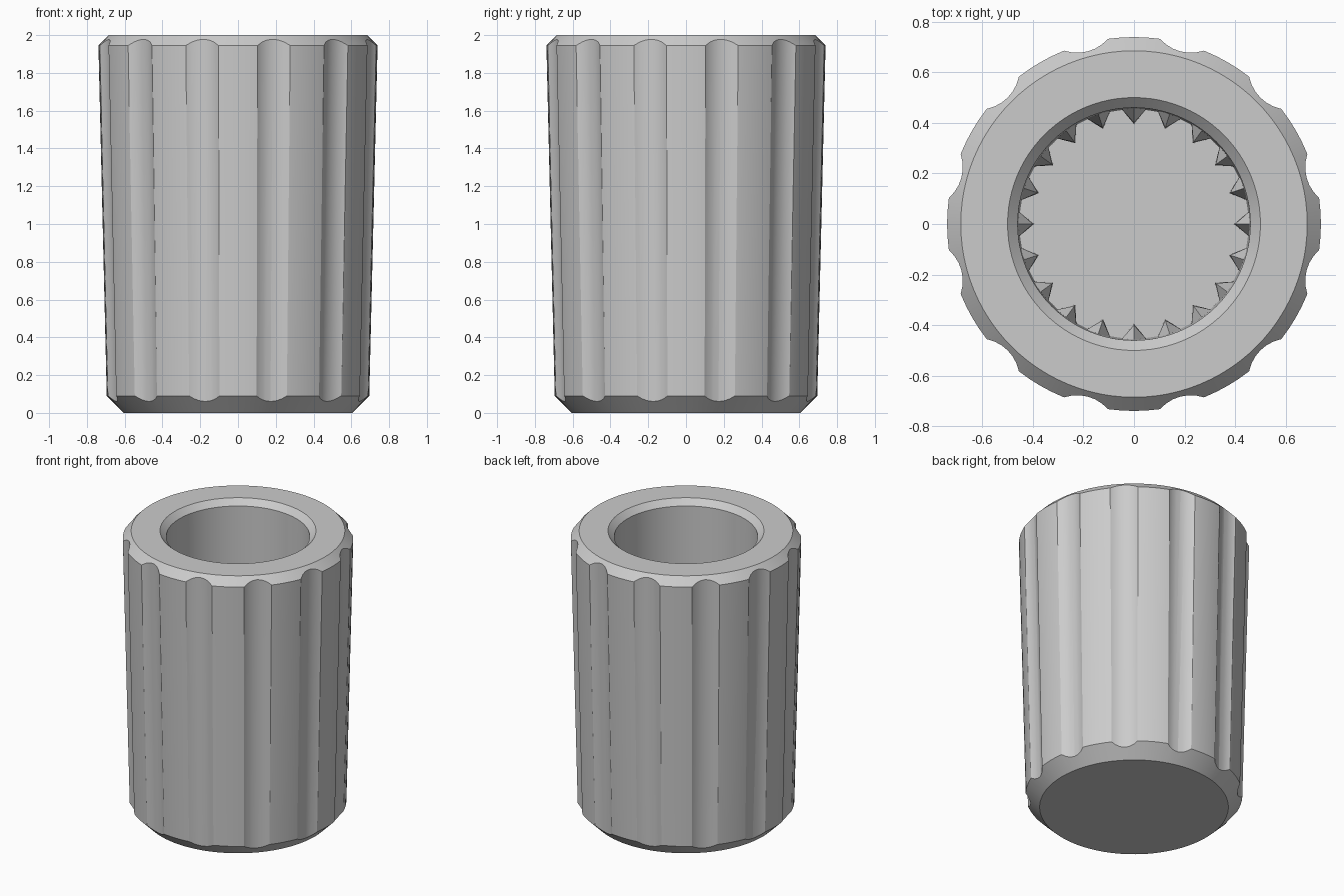
import bpy, bmesh, math
from mathutils import Vector

if "Cube" in bpy.data.objects:
    bpy.data.objects.remove(bpy.data.objects["Cube"])

grey = bpy.data.materials.new("mid grey")
grey.diffuse_color = (0.6, 0.6, 0.6, 1)
grey.use_nodes = True
grey.node_tree.nodes["Principled BSDF"].inputs["Base Color"].default_value = grey.diffuse_color


def finish(bm, name):
    bmesh.ops.recalc_face_normals(bm, faces=bm.faces)
    mesh = bpy.data.meshes.new(name)
    bm.to_mesh(mesh)
    bm.free()
    mesh.materials.append(grey)
    obj = bpy.data.objects.new(name, mesh)
    bpy.context.collection.objects.link(obj)
    return obj


def activate(obj):
    bpy.ops.object.select_all(action='DESELECT')
    obj.select_set(True)
    bpy.context.view_layer.objects.active = obj


def lathe(name, profile, segments):
    """Closed revolved solid; the profile runs rim to rim, with flat end discs."""
    bm = bmesh.new()
    rings = [[bm.verts.new((r * math.cos(2 * math.pi * i / segments),
                            r * math.sin(2 * math.pi * i / segments), z))
              for i in range(segments)] for r, z in profile]
    for a, b in zip(rings, rings[1:]):
        for i in range(segments):
            j = (i + 1) % segments
            bm.faces.new((a[i], a[j], b[j], b[i]))
    bm.faces.new(rings[0])
    bm.faces.new(rings[-1])
    return finish(bm, name)


# Tapered, chamfered body with a blind bore
FLOOR = 0.25
body = lathe("knob_body", [
    (0.605, 0), (0.695, 0.09), (0.739, 1.945), (0.685, 2.0),
    (0.5, 2.0), (0.46, 1.96), (0.453, FLOOR)], 96)

# Twelve leaning round cutters for the grip flutes
bm = bmesh.new()
N, R = 32, 0.159
for k in range(12):
    a = math.radians(15 + 30 * k)
    out = Vector((math.cos(a), math.sin(a), 0))
    side = Vector((-out.y, out.x, 0))
    ends = []
    for z in (-0.1, 2.1):
        c = out * (0.823 + 0.0215 * z) + Vector((0, 0, z))
        ends.append([bm.verts.new(c + R * (out * math.cos(t) + side * math.sin(t)))
                     for t in (2 * math.pi * i / N for i in range(N))])
    lo, hi = ends
    for i in range(N):
        bm.faces.new((lo[i], lo[(i + 1) % N], hi[(i + 1) % N], hi[i]))
    bm.faces.new(lo[::-1])
    bm.faces.new(hi)
cutter = finish(bm, "flute_cutter")
cutter.hide_render = True

activate(body)
mod = body.modifiers.new("flutes", 'BOOLEAN')
mod.operation = 'DIFFERENCE'
mod.solver = 'EXACT'
mod.object = cutter
bpy.ops.object.modifier_apply(modifier=mod.name)
bpy.data.objects.remove(cutter)
bpy.ops.object.shade_smooth_by_angle(angle=math.radians(20))

# Twenty pointed splines low in the bore, each with a sloped lead-in
bm = bmesh.new()
for k in range(20):
    a = math.radians(18 * k)
    out = Vector((math.cos(a), math.sin(a), 0))
    side = Vector((-out.y, out.x, 0))

    def ring(tip, z):
        return [bm.verts.new(out * r + side * s + Vector((0, 0, z)))
                for r, s in ((0.456, -0.05), (tip, 0), (0.456, 0.05))]
    low, mid = ring(0.395, FLOOR - 0.01), ring(0.4, 1.05)
    peak = bm.verts.new(out * 0.458 + Vector((0, 0, 1.15)))
    for i in range(3):
        j = (i + 1) % 3
        bm.faces.new((low[i], low[j], mid[j], mid[i]))
        bm.faces.new((mid[i], mid[j], peak))
    bm.faces.new(low)
finish(bm, "bore_splines")
